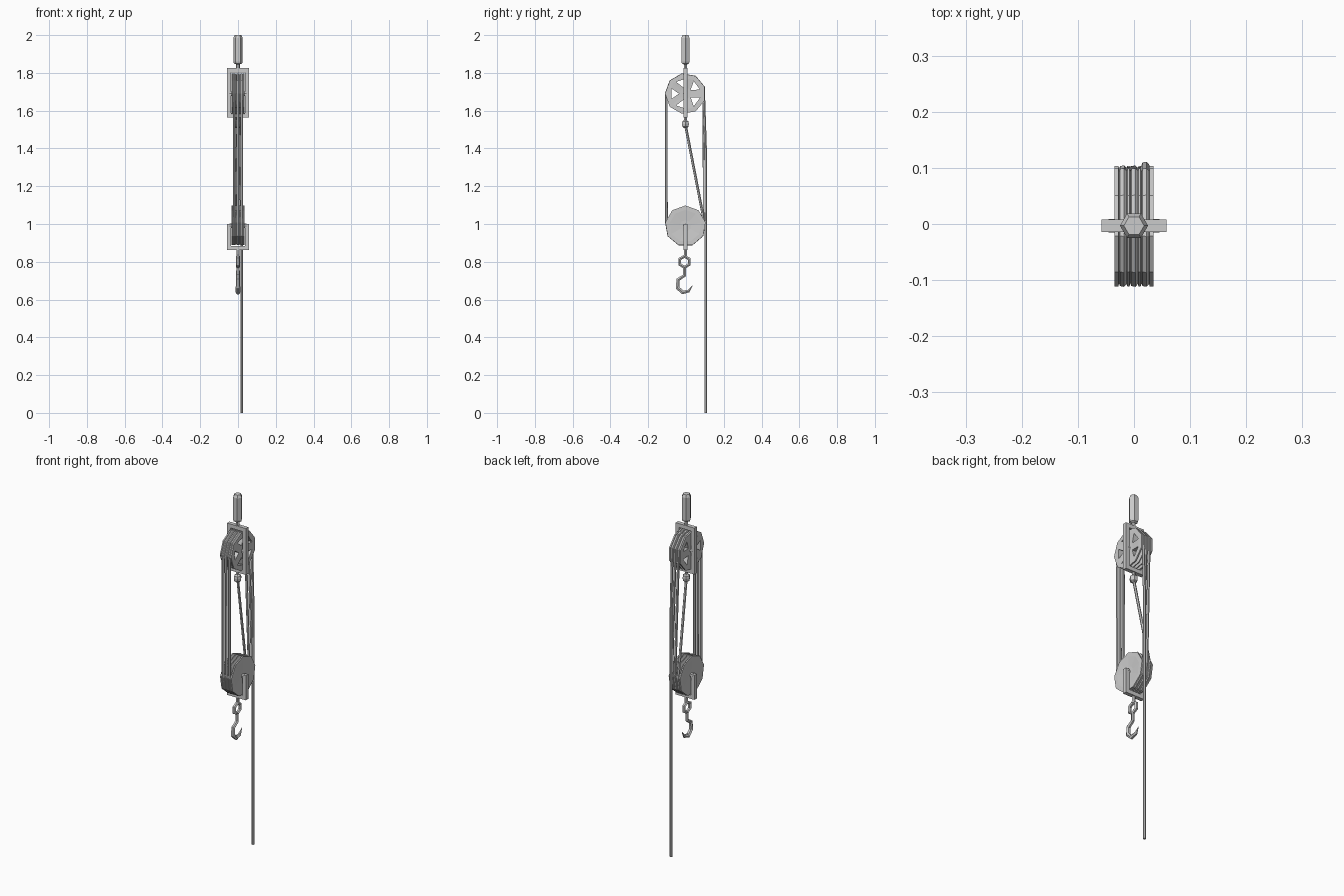
import bpy, bmesh, math
from mathutils import Vector, Matrix

if "Cube" in bpy.data.objects:
    bpy.data.objects.remove(bpy.data.objects["Cube"])

CY = -0.003            # block centre in y
TOP_Z, LOW_Z = 1.69, 0.99
LANES = (-0.02, 0.0, 0.02)


def make(name, bm):
    bmesh.ops.recalc_face_normals(bm, faces=bm.faces)
    me = bpy.data.meshes.new(name)
    bm.to_mesh(me)
    bm.free()
    ob = bpy.data.objects.new(name, me)
    bpy.context.collection.objects.link(ob)
    return ob


def box(bm, lo, hi):
    lo, hi = Vector(lo), Vector(hi)
    m = Matrix.Translation((lo + hi) / 2) @ Matrix.Diagonal((*(hi - lo), 1))
    bmesh.ops.create_cube(bm, size=1, matrix=m)


def lathe(name, profile, sides, start, place):
    """Revolve (axial, radius) pairs; place(axial, u, v) gives the position."""
    bm = bmesh.new()
    rings = []
    for a, r in profile:
        rings.append([bm.verts.new(place(a, r * math.cos(start + t * math.tau / sides),
                                         r * math.sin(start + t * math.tau / sides)))
                      for t in range(sides)])
    for p, q in zip(rings, rings[1:]):
        for i in range(sides):
            j = (i + 1) % sides
            bm.faces.new((p[i], p[j], q[j], q[i]))
    bm.faces.new(rings[0])
    bm.faces.new(rings[-1])
    return make(name, bm)


def tube(name, pts, radius, res=1, taper=None):
    cu = bpy.data.curves.new(name, 'CURVE')
    cu.dimensions = '3D'
    cu.bevel_depth = radius
    cu.bevel_resolution = res
    cu.use_fill_caps = True
    sp = cu.splines.new('POLY')
    sp.use_smooth = False
    sp.points.add(len(pts) - 1)
    for i, p in enumerate(pts):
        sp.points[i].co = (*p, 1)
        sp.points[i].radius = taper[i] if taper else 1
    ob = bpy.data.objects.new(name, cu)
    bpy.context.collection.objects.link(ob)
    return ob


# grooved triple sheaves, nine sided
def sheave(name, z, start):
    prof = [(-0.031, 0.03), (-0.035, 0.085), (-0.035, 0.108)]
    for x in LANES:
        prof += [(x - 0.008, 0.108), (x - 0.003, 0.09), (x + 0.003, 0.09), (x + 0.008, 0.108)]
    prof += [(0.035, 0.108), (0.035, 0.085), (0.031, 0.03)]
    return lathe(name, prof, 9, start, lambda a, u, v: (a, CY + u, z + v))


TOP_A, LOW_A = math.radians(20), math.radians(10)
top_sheave = sheave("upper_sheaves", TOP_Z, TOP_A)
sheave("lower_sheaves", LOW_Z, LOW_A)

# five wedge openings in the upper sheaves
bm = bmesh.new()
for k in range(5):
    c = math.pi + k * math.tau / 5
    tri = [(c, 0.034), (c + 0.36, 0.08), (c - 0.36, 0.08)]
    ends = [[bm.verts.new((x, CY + r * math.cos(a), TOP_Z + r * math.sin(a))) for a, r in tri]
            for x in (-0.06, 0.06)]
    bm.faces.new(ends[0])
    bm.faces.new(ends[1])
    for i in range(3):
        j = (i + 1) % 3
        bm.faces.new((ends[0][i], ends[0][j], ends[1][j], ends[1][i]))
cutter = make("spoke_cutter", bm)
cutter.hide_render = True
cutter.hide_viewport = True
mod = top_sheave.modifiers.new("openings", 'BOOLEAN')
mod.operation = 'DIFFERENCE'
mod.solver = 'EXACT'
mod.object = cutter

# axles
for name, z in (("upper_axle", TOP_Z), ("lower_axle", LOW_Z)):
    lathe(name, [(-0.045, 0.012), (0.045, 0.012)], 8, 0,
          lambda a, u, v, z=z: (a, CY + u, z + v))


# strap frames: closed above, open U below
def frame(name, z0, z1, closed):
    bm = bmesh.new()
    y0, y1 = CY - 0.011, CY + 0.011
    for s in (-1, 1):
        xs = sorted((s * 0.037, s * 0.058))
        box(bm, (xs[0], y0, z0), (xs[1], y1, z1))
    box(bm, (-0.037, y0, z0), (0.037, y1, z0 + 0.022))
    if closed:
        box(bm, (-0.037, y0, z1 - 0.022), (0.037, y1, z1))
    make(name, bm)


frame("upper_frame", 1.565, 1.825, True)
frame("lower_frame", 0.862, 1.0, False)


# turned parts on the vertical axis
def turned(name, prof, sides):
    lathe(name, prof, sides, 0, lambda a, u, v: (u, CY + v, a))


turned("top_mount", [(1.815, 0.01), (1.845, 0.01), (1.85, 0.022), (1.86, 0.025),
                     (1.985, 0.025), (2.0, 0.018)], 6)
turned("becket_eye", [(1.57, 0.008), (1.55, 0.009), (1.543, 0.019), (1.53, 0.021),
                      (1.515, 0.019), (1.508, 0.01)], 6)
turned("hook_swivel", [(0.865, 0.009), (0.825, 0.009)], 6)

# hook eye ring and hook
HY = CY - 0.005
ring = [(0, HY + 0.029 * math.sin(i * math.tau / 6), 0.8 + 0.029 * math.cos(i * math.tau / 6))
        for i in range(6)]
eye = tube("hook_eye", ring, 0.01)
eye.data.splines[0].use_cyclic_u = True
hook = [(-0.008, 0.775), (-0.008, 0.728), (-0.042, 0.705), (-0.044, 0.662), (-0.018, 0.638),
        (0.014, 0.645), (0.035, 0.675)]
tube("hook", [(0, y, z) for y, z in hook], 0.011,
     taper=[0.8, 0.9, 1, 1.1, 1.1, 0.8, 0.1])

# one continuous rope reeved through every lane, ending in the hauling line
W = 0.102


def wrap(x, z, start, steps):
    return [(x, CY + W * math.cos(start + math.radians(40 * k)),
             z + W * math.sin(start + math.radians(40 * k))) for k in steps]


path = [(0, CY, 1.525)]
for x in LANES:
    path += wrap(x, LOW_Z, LOW_A, range(0, -6, -1))      # under the lower sheave
    path += wrap(x, TOP_Z, TOP_A, range(4, -1, -1))      # over the upper sheave
path += [(0.02, 0.104, 1.38), (0.02, 0.104, 0.0)]
tube("rope", path, 0.0075)
